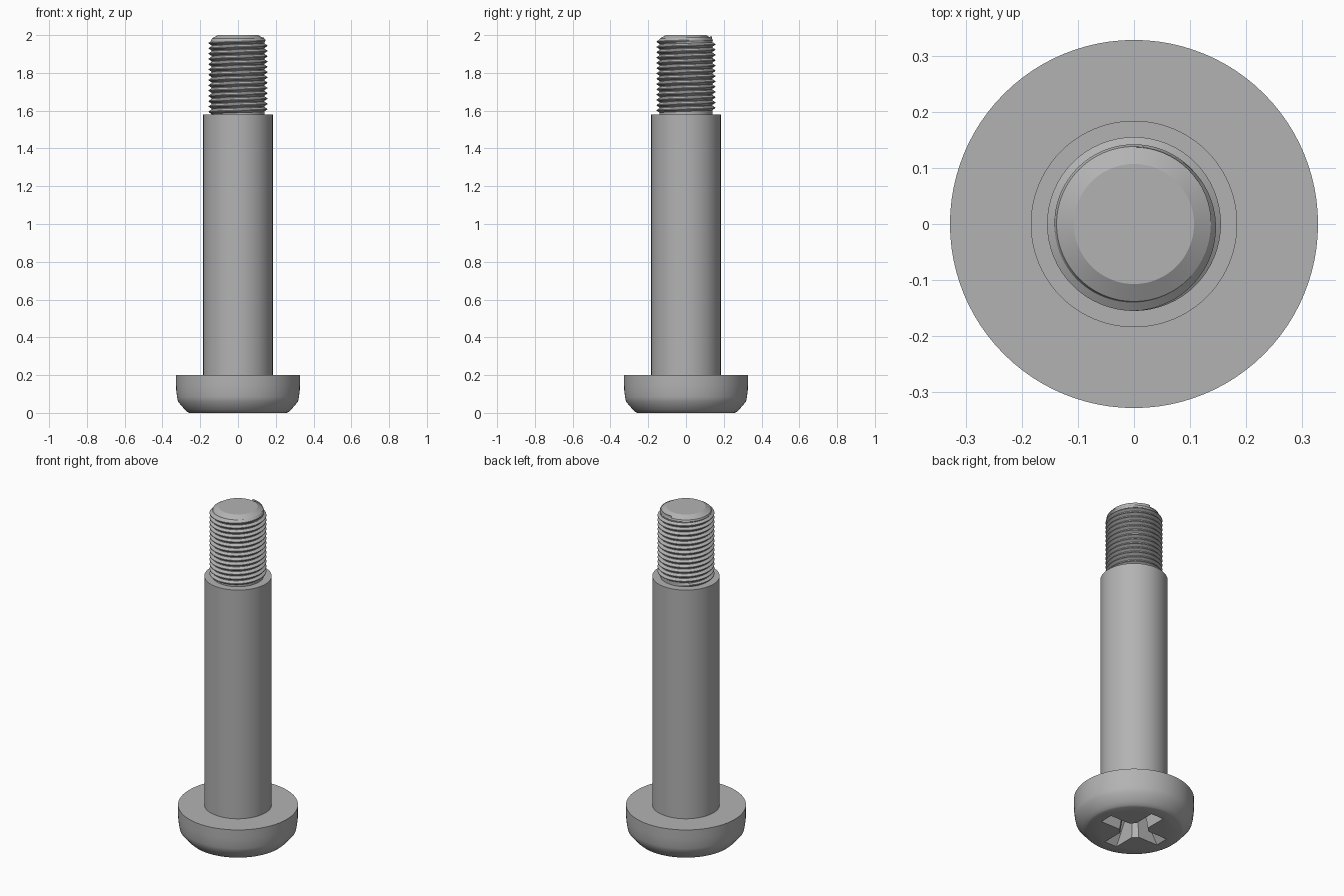
import bpy, bmesh, math

if "Cube" in bpy.data.objects:
    bpy.data.objects.remove(bpy.data.objects["Cube"], do_unlink=True)

steel = bpy.data.materials.new("grey steel")
steel.use_nodes = True
GREY = (0.45, 0.45, 0.45, 1)
steel.diffuse_color = GREY
steel.node_tree.nodes["Principled BSDF"].inputs["Base Color"].default_value = GREY


def make_object(name, bm, smooth_angle=30):
    bmesh.ops.recalc_face_normals(bm, faces=bm.faces)
    mesh = bpy.data.meshes.new(name)
    bm.to_mesh(mesh)
    bm.free()
    mesh.materials.append(steel)
    obj = bpy.data.objects.new(name, mesh)
    bpy.context.collection.objects.link(obj)
    bpy.ops.object.select_all(action='DESELECT')
    obj.select_set(True)
    bpy.context.view_layer.objects.active = obj
    if smooth_angle:
        bpy.ops.object.shade_smooth_by_angle(angle=math.radians(smooth_angle))
    return obj


def bridge(bm, rings, closed=True):
    """Join consecutive rings of vertices with quads."""
    for a, b in zip(rings, rings[1:]):
        n = len(a)
        for i in range(n if closed else n - 1):
            j = (i + 1) % n
            bm.faces.new((a[i], a[j], b[j], b[i]))


def turned(name, profile, segments=96):
    """Solid of revolution from (radius, z) points, capped at both ends."""
    bm = bmesh.new()
    rings = []
    for r, z in profile:
        angles = [math.tau * i / segments for i in range(segments)]
        rings.append([bm.verts.new((r * math.cos(a), r * math.sin(a), z)) for a in angles])
    bridge(bm, rings)
    bm.faces.new(rings[0])
    bm.faces.new(rings[-1])
    return make_object(name, bm)


# Turned body parts
head = turned("head", [(0.257, 0), (0.268, 0.005), (0.282, 0.018), (0.318, 0.06),
                       (0.323, 0.085), (0.327, 0.12), (0.328, 0.15), (0.328, 0.2)])
turned("shank", [(0.184, 0.19), (0.184, 1.58)])
turned("thread_core", [(0.14, 1.57), (0.14, 1.965), (0.142, 1.972), (0.138, 1.982),
                       (0.107, 2.0)])

# Helical thread ridge, fading out at both ends
PITCH, TURNS, STEPS = 0.028, 14, 64
START = 1.58 + PITCH / 2
bm = bmesh.new()
rings = []
for i in range(TURNS * STEPS + 1):
    a = math.tau * i / STEPS + math.pi / 2
    z = START + PITCH * (i / STEPS - 0.25)
    fade = min(1, i / 16, (TURNS * STEPS - i) / 32)
    crest = 0.137 + 0.018 * fade
    section = [(0.137, -PITCH / 2), (crest, -0.002), (crest, 0.002), (0.137, PITCH / 2)]
    rings.append([bm.verts.new((r * math.cos(a), r * math.sin(a), z + dz))
                  for r, dz in section])
bridge(bm, rings)
bm.faces.new(rings[0])
bm.faces.new(rings[-1])
make_object("thread_ridge", bm, 25)

# Tapered cross-shaped drive recess cut into the head
bm = bmesh.new()
rings = []
for reach, half, inner, z in [(0.205, 0.042, 0.07, -0.01), (0.105, 0.03, 0.05, 0.14)]:
    ring = []
    for k in range(4):
        c, s = math.cos(k * math.pi / 2), math.sin(k * math.pi / 2)
        arm = [(inner, -half), (reach, -half), (reach, half), (inner, half)]
        ring += [bm.verts.new((x * c - y * s, x * s + y * c, z)) for x, y in arm]
    rings.append(ring)
bridge(bm, rings)
bm.faces.new(rings[0])
bm.faces.new(rings[1])
cutter = make_object("recess_cutter", bm, 0)
cutter.hide_render = True
cutter.hide_set(True)
cut = head.modifiers.new("drive_recess", 'BOOLEAN')
cut.operation = 'DIFFERENCE'
cut.solver = 'EXACT'
cut.object = cutter

# Apply the cut and restore crisp recess edges
bpy.ops.object.select_all(action='DESELECT')
head.select_set(True)
bpy.context.view_layer.objects.active = head
for modifier in list(head.modifiers):
    bpy.ops.object.modifier_apply(modifier=modifier.name)
bpy.ops.object.shade_smooth_by_angle(angle=math.radians(30))
bpy.data.objects.remove(cutter, do_unlink=True)
